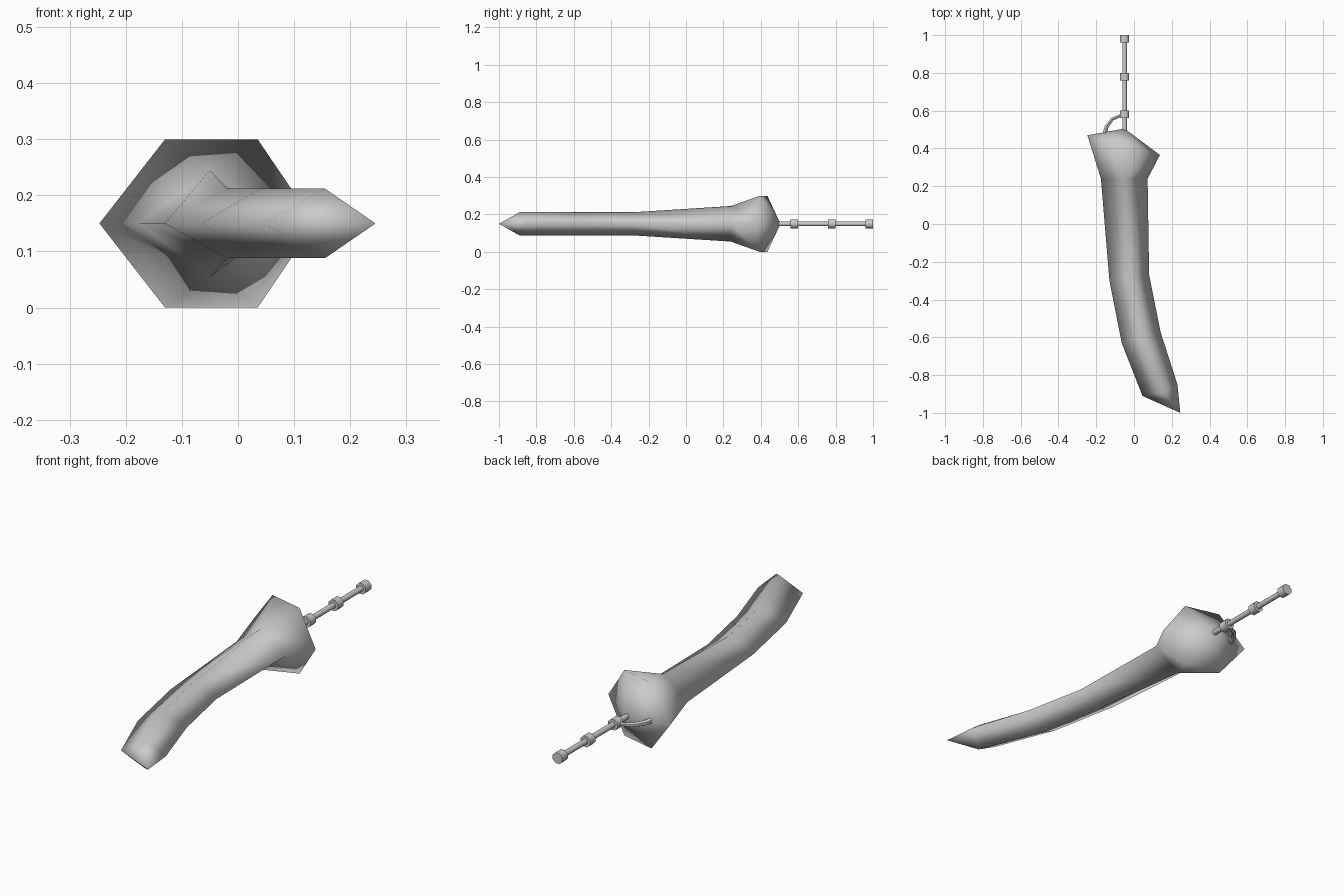
import bpy, bmesh, math
from mathutils import Vector

if "Cube" in bpy.data.objects:
    bpy.data.objects.remove(bpy.data.objects["Cube"])

grey = bpy.data.materials.new("grey")
grey.diffuse_color = (0.6, 0.6, 0.6, 1)
grey.use_nodes = True
grey.node_tree.nodes["Principled BSDF"].inputs["Base Color"].default_value = grey.diffuse_color
Z = 0.15  # height of the centre line


def finish(name, bm, angle=None):
    bmesh.ops.recalc_face_normals(bm, faces=bm.faces)
    for f in bm.faces:
        f.smooth = True
    me = bpy.data.meshes.new(name)
    bm.to_mesh(me)
    bm.free()
    me.materials.append(grey)
    ob = bpy.data.objects.new(name, me)
    bpy.context.collection.objects.link(ob)
    if angle:
        bpy.ops.object.select_all(action='DESELECT')
        ob.select_set(True)
        bpy.context.view_layer.objects.active = ob
        bpy.ops.object.shade_smooth_by_angle(angle=math.radians(angle))


# Blade: diamond sections given as left, ridge, right (x, y) and half height
bm = bmesh.new()
sections = [((0.045, -0.91), (0.155, -0.89), (0.23, -0.85), 0.062),
            ((-0.065, -0.63), (0.04, -0.60), (0.14, -0.57), 0.062),
            ((-0.13, -0.30), (-0.02, -0.28), (0.08, -0.27), 0.062),
            ((-0.175, 0.24), (-0.05, 0.24), (0.072, 0.24), 0.095)]
rings = []
for left, ridge, right, h in sections:
    rings.append([bm.verts.new(p) for p in (
        (*left, Z), (*ridge, Z + h), (*right, Z), (*ridge, Z - h))])
for a, b in zip(rings, rings[1:]):
    for i in range(4):
        j = (i + 1) % 4
        bm.faces.new((a[i], a[j], b[j], b[i]))
tip = bm.verts.new((0.245, -1.0, Z))
for i in range(4):
    bm.faces.new((rings[0][i], rings[0][(i + 1) % 4], tip))

# Head: slanted six-sided rim joined to the last diamond, closed by a point
rim = [bm.verts.new(p) for p in (
    (-0.247, 0.47, Z), (-0.13, 0.435, 0.3), (0.035, 0.395, 0.3),
    (0.137, 0.365, Z), (0.035, 0.395, 0.0), (-0.13, 0.435, 0.0))]
l, t, r, b = rings[-1]
l2, tl, tr, r2, br, bl = rim
for f in ((l, t, tl, l2), (t, tr, tl), (t, r, r2, tr),
          (r, b, br, r2), (b, bl, br), (b, l, l2, bl)):
    bm.faces.new(f)
back = bm.verts.new((-0.05, 0.505, Z))
for i in range(6):
    bm.faces.new((rim[i], rim[(i + 1) % 6], back))
finish("blade_and_head", bm)


def tube(name, pts, radii, sides=8):
    """Closed tube along points that lie in a level plane."""
    bm = bmesh.new()
    pts = [Vector(p) for p in pts]
    loops = []
    for k, p in enumerate(pts):
        d = (pts[min(k + 1, len(pts) - 1)] - pts[max(k - 1, 0)]).normalized()
        up = Vector((0, 0, 1))
        side = d.cross(up)
        loops.append([bm.verts.new(p + radii[k] * (
            math.cos(a) * side + math.sin(a) * up))
            for a in (math.tau * (i + 0.5) / sides for i in range(sides))])
    for a, b in zip(loops, loops[1:]):
        for i in range(sides):
            j = (i + 1) % sides
            bm.faces.new((a[i], a[j], b[j], b[i]))
    bm.faces.new(loops[0])
    bm.faces.new(loops[-1])
    finish(name, bm, 50)


# Tail rod with three collars
X = -0.05
tube("tail_rod", [(X, 0.49, Z), (X, 0.99, Z)], (0.013, 0.013))
for n, y in enumerate((0.58, 0.78, 0.98)):
    tube(f"collar_{n + 1}", [(X, y - 0.02, Z), (X, y + 0.02, Z)], (0.026, 0.026))

# Curved hook from the head to the first collar
tube("hook", [(-0.155, 0.475, Z), (-0.145, 0.515, Z), (-0.115, 0.555, Z),
              (-0.06, 0.58, Z)], (0.014, 0.012, 0.01, 0.008), 6)
